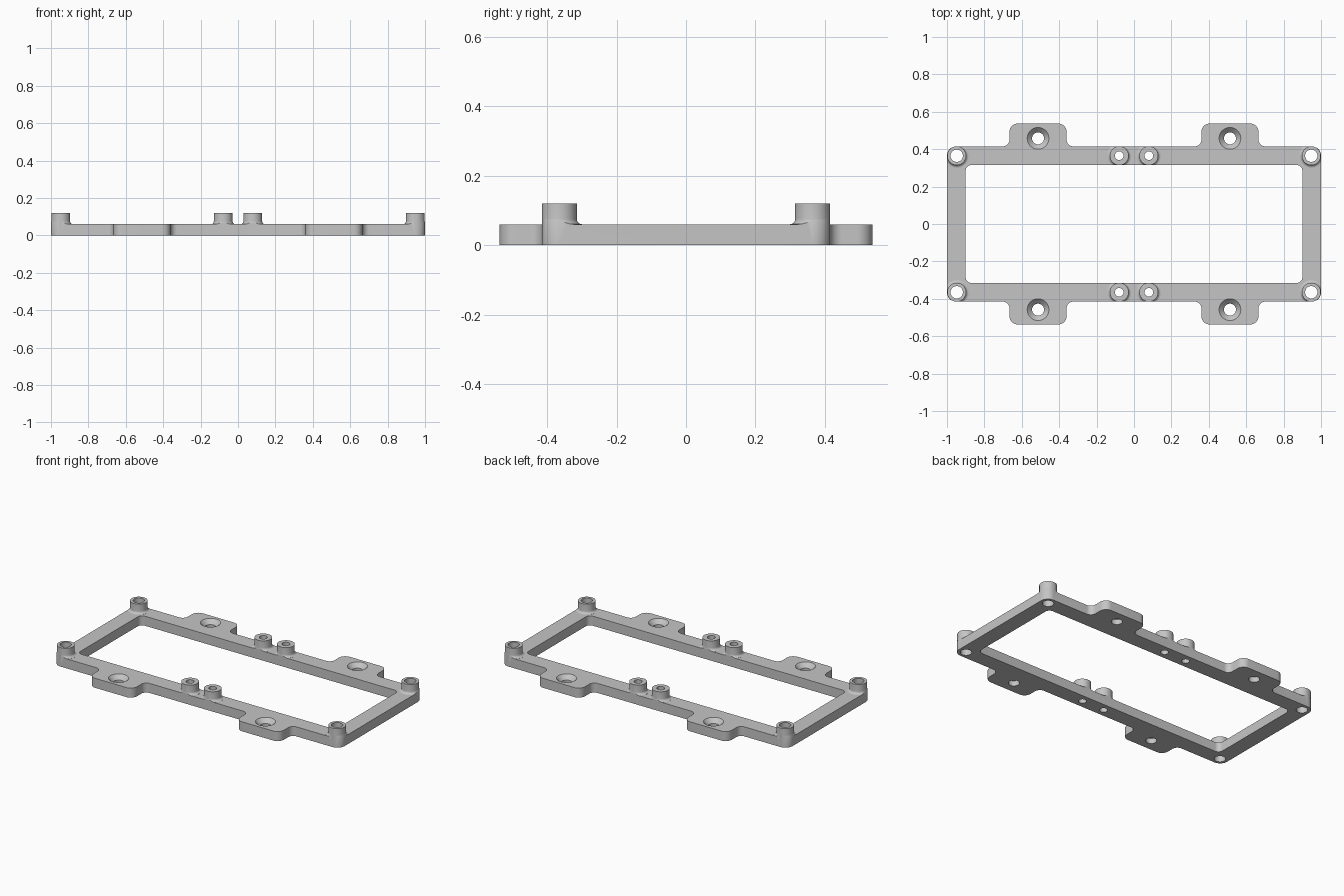
import bpy, bmesh, math
from mathutils import Vector

if "Cube" in bpy.data.objects:
    bpy.data.objects.remove(bpy.data.objects["Cube"], do_unlink=True)

THICK, TOP = 0.06, 0.12          # plate thickness, post height
HX, HY = 1.0, 0.415              # outer half sizes of the frame
POST_Y = 0.365
TAB_X, TAB_W, TAB_Y, HOLE_Y = 0.513, 0.153, 0.537, 0.458

grey = bpy.data.materials.new("plain grey")
grey.use_nodes = True
colour = (0.56, 0.56, 0.56, 1)
grey.diffuse_color = colour
grey.node_tree.nodes["Principled BSDF"].inputs["Base Color"].default_value = colour


def loft(name, rings):
    """Closed solid through rings of equal length, capped at both ends."""
    bm = bmesh.new()
    loops = [[bm.verts.new(p) for p in ring] for ring in rings]
    n = len(loops[0])
    for lo, hi in zip(loops, loops[1:]):
        for i in range(n):
            j = (i + 1) % n
            bm.faces.new((lo[i], lo[j], hi[j], hi[i]))
    bm.faces.new(loops[0][::-1])
    bm.faces.new(loops[-1])
    mesh = bpy.data.meshes.new(name)
    bm.to_mesh(mesh)
    bm.free()
    mesh.materials.append(grey)
    ob = bpy.data.objects.new(name, mesh)
    bpy.context.collection.objects.link(ob)
    return ob


def prism(name, outline, z0, z1):
    return loft(name, [[(p.x, p.y, z) for p in outline] for z in (z0, z1)])


def lathe(name, profile, x, y, sides=48):
    """Turned solid from (radius, height) pairs, bottom to top."""
    turns = [math.tau * (k + 0.5) / sides for k in range(sides)]
    return loft(name, [[(x + r * math.cos(a), y + r * math.sin(a), z) for a in turns]
                       for r, z in profile])


def rounded(points, steps=10):
    """Round each (x, y, radius) corner of a closed outline."""
    out = []
    for i, (x, y, r) in enumerate(points):
        p = Vector((x, y))
        a = (Vector(points[i - 1][:2]) - p).normalized()
        b = (Vector(points[(i + 1) % len(points)][:2]) - p).normalized()
        centre = p + (a + b) * r     # all corners are square
        for k in range(steps + 1):
            t = k / steps * math.pi / 2
            out.append(centre - b * r * math.cos(t) - a * r * math.sin(t))
    return out


def box_outline(x, y, r):
    return rounded([(-x, -y, r), (x, -y, r), (x, y, r), (-x, y, r)])


def combine(target, tool, operation):
    mod = target.modifiers.new("combine", "BOOLEAN")
    mod.operation, mod.solver, mod.object = operation, "EXACT", tool
    with bpy.context.temp_override(object=target, active_object=target):
        bpy.ops.object.modifier_apply(modifier=mod.name)
    bpy.data.objects.remove(tool, do_unlink=True)


# Frame outline with four mounting tabs
def long_side(s):
    pts = [(-s * HX, -s * HY, 0.05)]
    for cx in (-TAB_X, TAB_X):
        l, r = cx - TAB_W, cx + TAB_W
        pts += [(s * l, -s * HY, 0.035), (s * l, -s * TAB_Y, 0.045),
                (s * r, -s * TAB_Y, 0.045), (s * r, -s * HY, 0.035)]
    return pts + [(s * HX, -s * HY, 0.05)]


frame = prism("mounting_frame", rounded(long_side(1) + long_side(-1)), 0, 0.2)
combine(frame, prism("opening", box_outline(0.9, 0.315, 0.03), -0.1, 0.3), "DIFFERENCE")

# Post bores and countersunk screw holes, cut while the frame is a plain prism
SIGNS = [(sx, sy) for sx in (-1, 1) for sy in (-1, 1)]
spots = [(sx * x, sy * POST_Y, bore) for x, bore in ((0.948, 0.033), (0.079, 0.023))
         for sx, sy in SIGNS]
sink = [(0.032, -0.1), (0.032, 0.033), (0.058, THICK), (0.058, 0.3)]
for x, y, bore in spots:
    combine(frame, lathe("bore", [(bore, -0.1), (bore, 0.3)], x, y), "DIFFERENCE")
for sx, sy in SIGNS:
    combine(frame, lathe("screw_hole", sink, sx * TAB_X, sy * HOLE_Y), "DIFFERENCE")

# Plate height plus posts with a small flare at the foot
core = prism("core", box_outline(1.2, 0.8, 0.01), -0.1, THICK)
R, F = 0.0505, 0.015
flare = [(R + F - F * math.sin(t), THICK + F - F * math.cos(t) + 0.0003)
         for t in (k / 6 * math.pi / 2 for k in range(7))]
post = [(R + F, 0.02)] + flare + [(R, TOP)]
for x, y, bore in spots:
    combine(core, lathe("post", post, x, y), "UNION")
combine(frame, core, "INTERSECT")

bpy.ops.object.select_all(action="DESELECT")
frame.select_set(True)
bpy.context.view_layer.objects.active = frame
bpy.ops.object.shade_smooth_by_angle(angle=math.radians(30))
